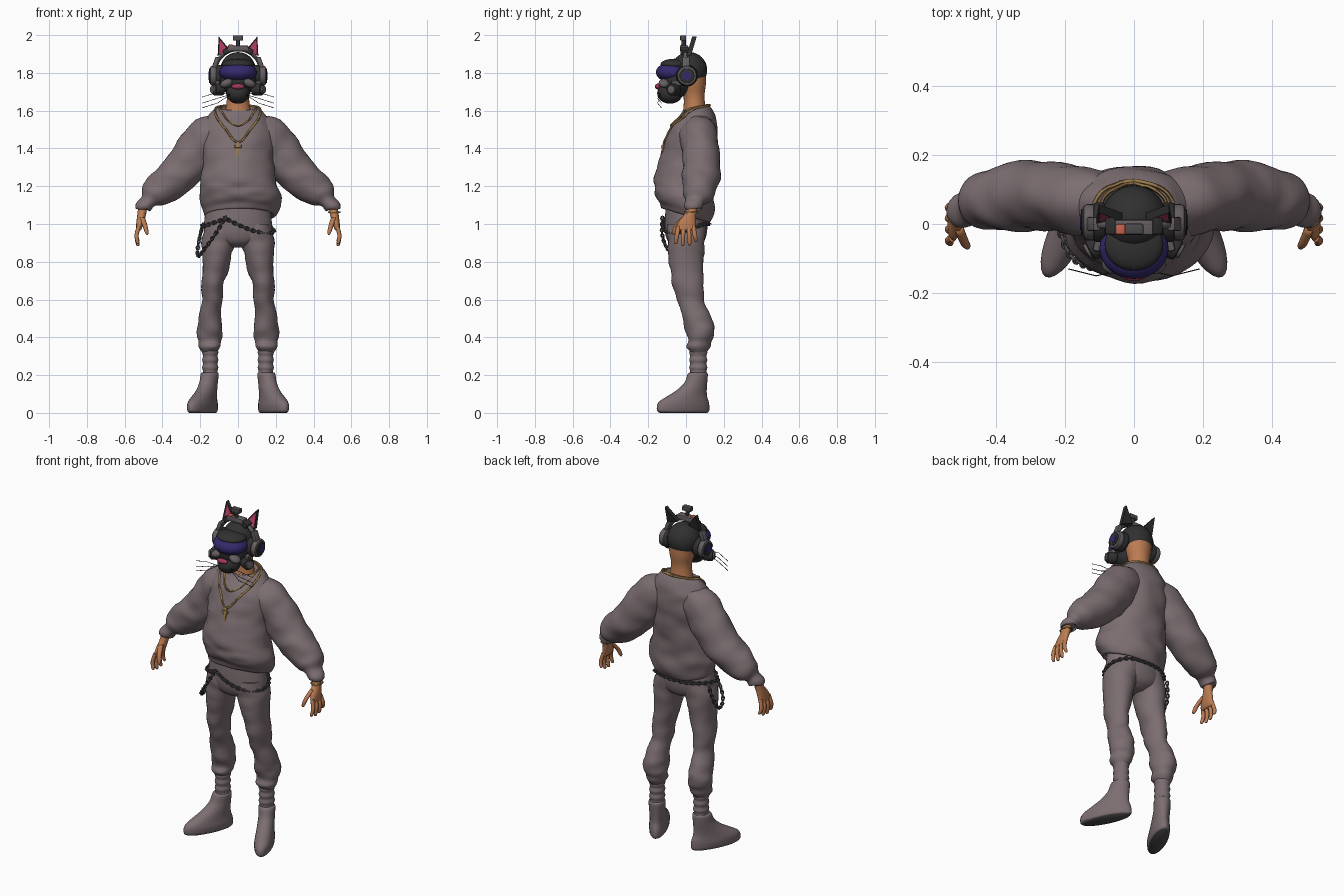
import bpy, bmesh, math
from mathutils import Vector, Matrix, Euler, noise
from mathutils.bvhtree import BVHTree

cube = bpy.data.objects.get("Cube")
if cube:
    bpy.data.objects.remove(cube, do_unlink=True)


def material(name, r, g, b):
    m = bpy.data.materials.new(name)
    m.use_nodes = True
    m.diffuse_color = (r, g, b, 1)
    m.node_tree.nodes["Principled BSDF"].inputs["Base Color"].default_value = (r, g, b, 1)
    return m


CLOTH = material("taupe cloth", .2, .155, .165)
SKIN = material("skin", .5, .2, .085)
DARK = material("dark grey", .075, .068, .072)
BLACK = material("black", .03, .03, .031)
GREY = material("mauve grey", .13, .11, .12)
VISOR = material("visor blue", .035, .022, .15)
PINK = material("pink", .36, .04, .1)
GOLD = material("gold", .33, .2, .07)
RED = material("red light", .6, .12, .07)


def finish(name, bm, mats, mirror=False, angle=40):
    bmesh.ops.recalc_face_normals(bm, faces=bm.faces[:])
    me = bpy.data.meshes.new(name)
    bm.to_mesh(me)
    bm.free()
    for m in mats:
        me.materials.append(m)
    me.shade_smooth()
    me.set_sharp_from_angle(angle=math.radians(angle))
    ob = bpy.data.objects.new(name, me)
    bpy.context.collection.objects.link(ob)
    if mirror:
        mod = ob.modifiers.new("Mirror", "MIRROR")
        mod.use_mirror_merge = False
    return ob


def spline(pts, steps):
    """Catmull-Rom through tuples of any length."""
    out, last = [], len(pts) - 1
    for i in range(last):
        a, b, c, d = (pts[max(0, min(last, i + k))] for k in (-1, 0, 1, 2))
        for s in range(steps):
            t = s / steps
            out.append([.5 * (2 * q + (r - p) * t + (2 * p - 5 * q + 4 * r - w) * t * t
                              + (3 * q - p - 3 * r + w) * t ** 3) for p, q, r, w in zip(a, b, c, d)])
    return out + [list(pts[-1])]


def loft(name, rings, mats, follow=False, turn=0, fold=0, steps=4, n=28, mirror=False, sole=False):
    """Skin rings of (x, y, z, half width, half depth, tilt)."""
    rings = spline([tuple(r) + (0,) * (6 - len(r)) for r in rings], steps)
    bm, loops = bmesh.new(), []
    for i, (x, y, z, rx, ry, tilt) in enumerate(rings):
        if follow:
            t = Vector(rings[min(i + 1, len(rings) - 1)][:3]) - Vector(rings[max(i - 1, 0)][:3])
            v = Vector((0, 1, 0)).cross(t).normalized()
            u = t.cross(v).normalized()
        else:
            v = Vector((math.cos(turn), math.sin(turn), 0))
            u = Vector((-math.sin(turn), math.cos(turn), 0))
        loop = []
        for k in range(n):
            a = math.tau * k / n
            off = v * rx * math.cos(a) + u * ry * math.sin(a)
            p = Vector((x, y, z)) + off
            p += off.normalized() * fold * noise.noise(Vector((p.x * 9, p.y * 9, p.z * 17)))
            p.z += tilt * off.y
            loop.append(bm.verts.new(p))
        loops.append(loop)
    for a, b in zip(loops, loops[1:]):
        for k in range(n):
            bm.faces.new((a[k], a[k - 1], b[k - 1], b[k]))
    bm.faces.new(loops[0])
    bm.faces.new(loops[-1])
    if sole:
        bmesh.ops.recalc_face_normals(bm, faces=bm.faces[:])
        for f in bm.faces:
            f.material_index = int(f.normal.z < -.6)
    return finish(name, bm, mats, mirror, 60)


def prim(name, kind, loc, size, mat, rot=(0, 0, 0), mirror=False, bevel=0):
    """Ball, drum or box with full size given per axis."""
    bm = bmesh.new()
    if kind == "ball":
        bmesh.ops.create_uvsphere(bm, u_segments=32, v_segments=20, radius=.5)
    elif kind == "drum":
        bmesh.ops.create_cone(bm, cap_ends=True, segments=28, radius1=.5, radius2=.5, depth=1)
    else:
        bmesh.ops.create_cube(bm, size=1)
    bm.transform(Matrix.Diagonal((*size, 1)))
    if bevel:
        sharp = [e for e in bm.edges if e.calc_face_angle() > .8]
        bmesh.ops.bevel(bm, geom=sharp, offset=bevel, segments=2, affect="EDGES", profile=.5)
    bm.transform(Matrix.LocRotScale(Vector(loc), Euler(rot), None))
    return finish(name, bm, [mat], mirror)


def wires(name, paths, radius, mat, cyclic=False, mirror=False):
    """Round wires along point lists, turned into one mesh."""
    cu = bpy.data.curves.new(name, "CURVE")
    cu.dimensions = "3D"
    cu.bevel_depth, cu.bevel_resolution, cu.use_fill_caps = radius, 1, True
    for path in paths:
        sp = cu.splines.new("POLY")
        sp.points.add(len(path) - 1)
        sp.use_cyclic_u = cyclic
        for pt, p in zip(sp.points, path):
            pt.co = (*p, 1)
    tmp = bpy.data.objects.new(name + "_path", cu)
    bpy.context.collection.objects.link(tmp)
    bm = bmesh.new()
    bm.from_mesh(bpy.data.meshes.new_from_object(tmp.evaluated_get(bpy.context.evaluated_depsgraph_get())))
    for f in bm.faces:
        f.material_index = 0
    bpy.data.objects.remove(tmp, do_unlink=True)
    return finish(name, bm, [mat], mirror, 60)


def drape(points, body, gap):
    bm = bmesh.new()
    bm.from_mesh(body.data)
    tree = BVHTree.FromBMesh(bm)
    bm.free()
    out = []
    for p in points:
        loc, nor, _, _ = tree.find_nearest(Vector(p))
        out.append(loc + nor * gap)
    return out


def chain(name, path, size, wire, mat):
    """Interlocked oval links spaced evenly along a path."""
    links, carry = [], 0
    for a, b in zip(path, path[1:]):
        a, d = Vector(a), Vector(b) - Vector(a)
        while carry < d.length:
            t = d.normalized()
            side = t.cross(Vector((0, 0, 1))).normalized()
            if len(links) % 2:
                side = t.cross(side)
            c = a + t * carry
            links.append([c + t * size * math.cos(k * math.tau / 8)
                          + side * size * .65 * math.sin(k * math.tau / 8) for k in range(8)])
            carry += size * 1.5
        carry -= d.length
    return wires(name, links, wire, mat, cyclic=True)


# Sweater
sweater = loft("sweater_body", [
    (0, 0, 1.08, .15, .1, -.3), (.01, 0, 1.045, .185, .125, -.3), (.015, 0, 1.07, .2, .137, -.3),
    (.015, -.005, 1.11, .215, .15, -.2), (.01, -.01, 1.17, .21, .157, -.1), (0, -.008, 1.23, .2, .158),
    (0, .005, 1.32, .19, .15), (0, .025, 1.42, .19, .14), (0, .04, 1.5, .185, .125),
    (0, .055, 1.56, .163, .1), (0, .055, 1.602, .125, .077, .15), (0, .05, 1.615, .092, .068, .2),
    (0, .045, 1.59, .07, .055, .2)], [CLOTH], fold=.012, n=48)
loft("sleeve", [
    (.09, .06, 1.5, .09, .085), (.15, .07, 1.465, .11, .1), (.21, .08, 1.395, .115, .1),
    (.28, .08, 1.3, .11, .1), (.345, .08, 1.235, .1, .098), (.41, .07, 1.185, .088, .09),
    (.45, .055, 1.15, .073, .075), (.475, .045, 1.122, .045, .05), (.5, .04, 1.09, .04, .045),
    (.503, .04, 1.08, .028, .033)], [CLOTH], follow=True, fold=.012, n=36, mirror=True)

# Trousers
hips = loft("trouser_hips", [
    (0, 0, 1.12, .165, .105), (0, 0, 1.0, .18, .113), (0, 0, .94, .175, .108),
    (0, 0, .9, .12, .09), (0, 0, .875, .05, .05)], [CLOTH], n=40)
loft("trouser_leg", [
    (.085, 0, 1.0, .09, .1), (.096, 0, .92, .095, .101), (.114, 0, .82, .078, .092),
    (.13, .008, .7, .062, .083), (.137, .022, .6, .054, .072), (.143, .055, .52, .058, .07),
    (.147, .068, .46, .068, .08), (.147, .075, .41, .069, .07), (.146, .07, .38, .06, .062),
    (.148, .063, .35, .059, .067), (.147, .065, .325, .046, .05), (.147, .065, .31, .034, .04)],
    [CLOTH], fold=.012, mirror=True)

# Socks with ribs, and boots
loft("sock", [(.147, .065, .34 - .02 * i, .038 + .005 * (i % 2), .043 + .005 * (i % 2))
              for i in range(9)], [CLOTH], mirror=True, steps=3)
loft("boot", [
    (.187, -.013, 0, .042, .14), (.188, -.015, .012, .05, .152), (.188, -.015, .04, .053, .152),
    (.186, -.01, .062, .051, .142), (.178, .006, .088, .048, .115), (.166, .03, .12, .046, .086),
    (.156, .052, .16, .045, .064), (.15, .062, .205, .046, .055), (.149, .063, .215, .036, .045)],
    [CLOTH, DARK], turn=math.radians(26), mirror=True, sole=True)

# Hands
loft("palm", [(.503, .035, 1.1, .024, .028), (.51, .022, 1.05, .023, .032), (.518, .005, 1.01, .02, .046),
              (.525, 0, .975, .015, .05), (.526, 0, .965, .008, .04)], [SKIN], n=16, mirror=True)
for label, y, drop in (("index", -.04, .01), ("middle", -.013, 0), ("ring", .014, .004), ("little", .039, .022)):
    loft(label + "_finger", [(.525, y, .99, .011, .012), (.537, y * 1.2, .94, .011, .012),
                             (.531, y * 1.35, .892 + drop, .009, .01), (.529, y * 1.36, .883 + drop, .004, .004)],
         [SKIN], n=10, mirror=True)
loft("thumb", [(.507, -.012, 1.035, .014, .016), (.492, -.05, .99, .013, .014), (.483, -.063, .955, .01, .011),
               (.481, -.066, .943, .004, .004)], [SKIN], n=10, mirror=True)
wires("bracelet", [[(.509 + .03 * math.cos(a / 3), .028 + .036 * math.sin(a / 3), 1.062) for a in range(19)]],
      .004, GOLD, cyclic=True)

# Neck and head
loft("neck", [(0, .045, 1.56, .078, .068), (0, .045, 1.62, .064, .058), (0, .042, 1.68, .059, .056),
              (0, .035, 1.74, .072, .07), (0, .03, 1.8, .08, .075)], [SKIN])
prim("cap", "ball", (0, .017, 1.815), (.188, .19, .19), BLACK)
prim("face_mask", "ball", (0, -.045, 1.765), (.19, .18, .19), BLACK)

# Mask with visor, snout and whiskers
prim("visor", "ball", (0, -.07, 1.803), (.2, .178, .11), VISOR)
prim("visor_brow", "ball", (0, -.06, 1.845), (.17, .15, .06), BLACK)
prim("snout", "ball", (0, -.085, 1.692), (.125, .135, .11), BLACK)
prim("nose", "ball", (0, -.15, 1.728), (.07, .03, .03), PINK)
prim("visor_cheek", "ball", (.06, -.115, 1.745), (.07, .06, .045), GREY, (0, .4, 0), True)
prim("filter", "drum", (.105, -.065, 1.712), (.065, .065, .055), BLACK, (0, math.pi / 2, -.5), True, .008)
prim("filter_cap", "drum", (.13, -.076, 1.712), (.045, .045, .02), GREY, (0, math.pi / 2, -.5), True, .004)
prim("mask_strap", "box", (.098, -.03, 1.745), (.02, .1, .025), GREY, (0, 0, .25), True, .005)
wires("whiskers", [[(.04, -.135, 1.685), (.11, -.15, z + .025), (.19, -.13, z)] for z in (1.615, 1.64, 1.672)],
      .0016, BLACK, mirror=True)

# Headphones
prim("ear_cushion", "drum", (.1, .005, 1.785), (.115, .115, .04), BLACK, (0, math.pi / 2, 0), True, .012)
prim("ear_cup", "drum", (.128, .005, 1.785), (.105, .105, .04), GREY, (0, math.pi / 2, 0), True, .012)
prim("ear_cup_ring", "drum", (.147, .005, 1.785), (.078, .078, .012), BLACK, (0, math.pi / 2, 0), True, .003)
prim("ear_cup_light", "drum", (.153, .005, 1.785), (.045, .045, .006), VISOR, (0, math.pi / 2, 0), True)
prim("band_slider", "box", (.117, 0, 1.855), (.024, .04, .06), GREY, (0, -.35, 0), True, .006)
wires("headband", [[(.122 * math.cos(a), -.002, 1.803 + .122 * math.sin(a))
                    for a in (math.radians(20 + 7 * i) for i in range(21))]], .012, GREY)

# Gadget on top of the band
prim("gadget_base", "box", (0, -.01, 1.93), (.11, .045, .03), GREY, bevel=.006)
prim("gadget_stalk", "drum", (0, -.012, 1.958), (.022, .022, .04), BLACK)
prim("gadget_head", "box", (0, -.015, 1.985), (.055, .032, .028), DARK, bevel=.005)
prim("gadget_light", "box", (-.038, -.015, 1.942), (.026, .03, .014), RED, bevel=.003)
prim("gadget_clamp", "box", (.062, -.005, 1.915), (.035, .05, .03), BLACK, (0, .5, 0), True, .005)

# Cat ears with pink inner faces
bm = bmesh.new()
front = bm.faces.new([bm.verts.new((x, .005 + (z - 1.9) * .3, z))
                      for x, z in ((.035, 1.912), (.108, 1.89), (.102, 1.993))])
back = bmesh.ops.extrude_face_region(bm, geom=[front], use_keep_orig=True)
for v in (g for g in back["geom"] if isinstance(g, bmesh.types.BMVert)):
    v.co.y += .024
bmesh.ops.recalc_face_normals(bm, faces=bm.faces[:])
bmesh.ops.inset_region(bm, faces=[front], thickness=.011, depth=-.005)
front.material_index = 1
finish("cat_ear", bm, [BLACK, PINK], mirror=True)


# Necklaces draped on the sweater
def necklace(name, half, wire, gap):
    full = half + [(-x, y, z) for x, y, z in reversed(half[:-1])]
    path = drape(spline(full, 6), sweater, gap)
    wires(name, [path], wire, GOLD)


necklace("long_necklace", [(0, .13, 1.635), (.085, .1, 1.625), (.12, .04, 1.61), (.115, -.02, 1.57),
                           (.065, -.09, 1.5), (0, -.125, 1.435)], .006, .003)
necklace("short_necklace", [(0, .12, 1.64), (.08, .085, 1.625), (.095, .03, 1.61), (.08, -.015, 1.585),
                            (.05, -.06, 1.545), (0, -.08, 1.52)], .005, .003)
prim("pendant", "box", (0, -.122, 1.395), (.018, .014, .08), GOLD, (-.2, 0, 0), bevel=.003)
prim("pendant_bar", "box", (0, -.124, 1.41), (.036, .014, .016), GOLD, (-.2, 0, 0), bevel=.003)

# Belt chain and the hanging loop
belt = spline([(-.07, -.13, 1.03), (.05, -.13, .975), (.14, -.1, .952), (.195, -.03, .955), (.19, .05, .98),
               (.12, .1, 1.0), (0, .125, 1.0), (-.12, .1, 1.0), (-.19, .05, 1.0), (-.19, -.05, .99),
               (-.12, -.1, 1.01), (-.07, -.13, 1.03)], 6)
chain("belt_chain", drape(belt, hips, .01), .012, .0045, DARK)
chain("hanging_chain", spline([(-.07, -.125, 1.03), (-.125, -.125, .94), (-.18, -.095, .865), (-.21, -.03, .83),
                               (-.212, .03, .88), (-.19, .055, .99)], 6), .012, .0045, DARK)
